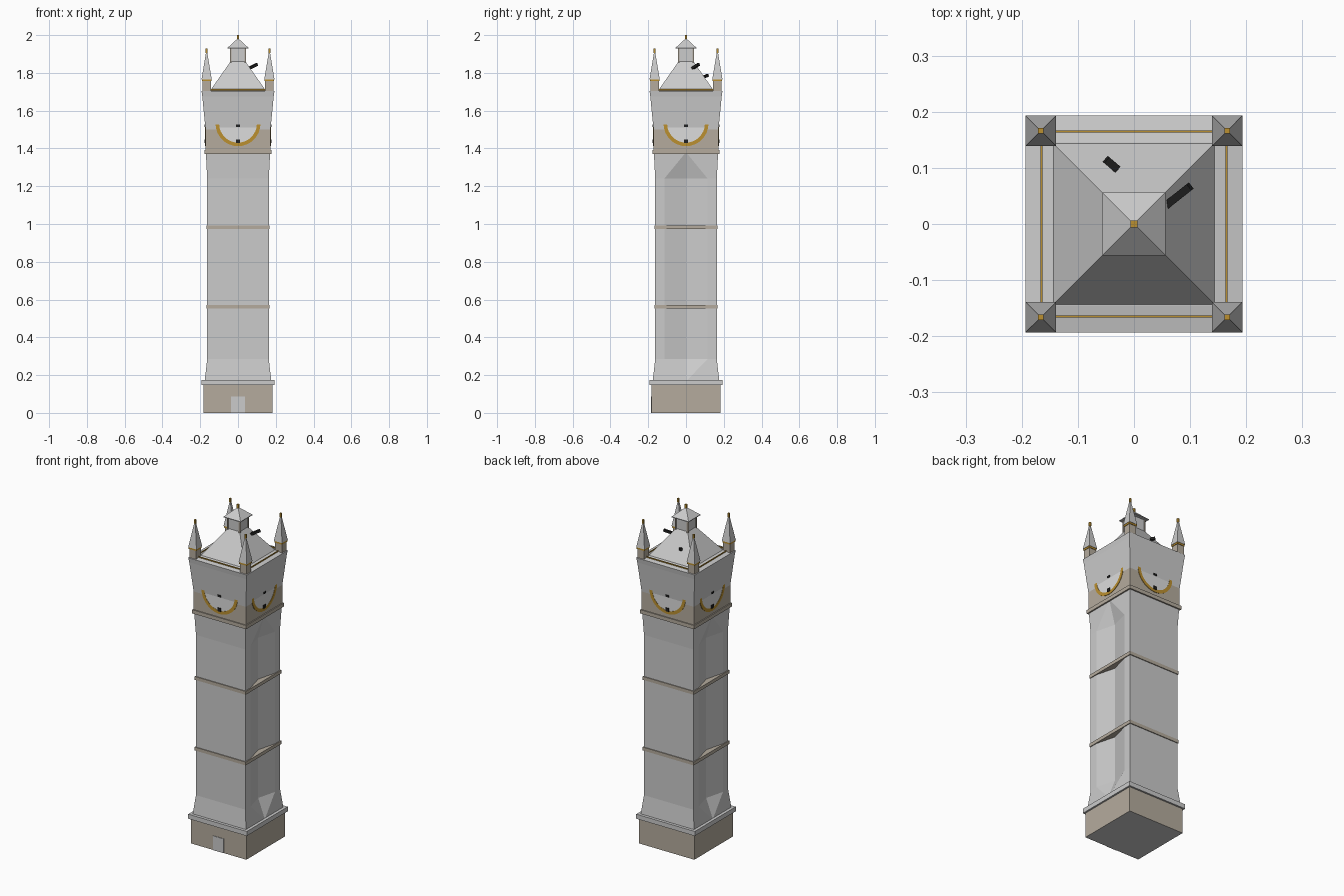
import bpy, bmesh, math
from mathutils import Vector, Matrix

cube = bpy.data.objects.get("Cube")
if cube:
    bpy.data.objects.remove(cube, do_unlink=True)


def material(name, rgb):
    m = bpy.data.materials.new(name)
    m.use_nodes = True
    m.diffuse_color = (*rgb, 1)
    m.node_tree.nodes["Principled BSDF"].inputs["Base Color"].default_value = (*rgb, 1)
    return m


GREY = material("pale grey stone", (0.6, 0.6, 0.6))
BEIGE = material("beige stone", (0.46, 0.41, 0.34))
WHITE = material("white dial", (0.72, 0.72, 0.72))
GOLD = material("gold trim", (0.5, 0.28, 0.03))
BLACK = material("black hands", (0.015, 0.015, 0.015))


def finish(name, bm, *mats):
    bmesh.ops.recalc_face_normals(bm, faces=bm.faces)
    me = bpy.data.meshes.new(name)
    bm.to_mesh(me)
    bm.free()
    for m in mats:
        me.materials.append(m)
    ob = bpy.data.objects.new(name, me)
    bpy.context.collection.objects.link(ob)
    return ob


def loft(name, rings, *mats):
    """Skin a stack of point loops and cap both ends."""
    bm = bmesh.new()
    loops = [[bm.verts.new(p) for p in ring] for ring in rings]
    n = len(loops[0])
    for a, b in zip(loops, loops[1:]):
        for i in range(n):
            j = (i + 1) % n
            bm.faces.new((a[i], a[j], b[j], b[i]))
    bm.faces.new(loops[0][::-1])
    bm.faces.new(loops[-1])
    return finish(name, bm, *mats)


def square(h, z, cx=0, cy=0):
    return [(cx + sx * h, cy + sy * h, z) for sx, sy in ((-1, -1), (1, -1), (1, 1), (-1, 1))]


def tower(name, profile, mat, cx=0, cy=0):
    """Square section stack from (half width, height) pairs."""
    return loft(name, [square(h, z, cx, cy) for h, z in profile], mat)


def box(name, centre, size, mat):
    bm = bmesh.new()
    bmesh.ops.create_cube(bm, size=1)
    bmesh.ops.scale(bm, vec=size, verts=bm.verts)
    bmesh.ops.translate(bm, vec=centre, verts=bm.verts)
    return finish(name, bm, mat)


def bar(name, start, end, width, mat):
    a, b = Vector(start), Vector(end)
    ob = box(name, (0, 0, 0), (width, width, (b - a).length), mat)
    turn = (b - a).to_track_quat('Z', 'Y').to_matrix().to_4x4()
    ob.data.transform(Matrix.Translation((a + b) / 2) @ turn)
    return ob


# Base with a grey underside, ledge and door
base = tower("base", [(0.183, 0), (0.183, 0.15)], BEIGE)
base.data.materials.append(GREY)
for f in base.data.polygons:
    f.material_index = 1 if f.normal.z < -0.5 else 0
tower("base_ledge", [(0.193, 0.148), (0.193, 0.175)], GREY)
box("door", (0, -0.183, 0.043), (0.072, 0.006, 0.085), GREY)


# Shaft with a shallow V recess on the left and right sides
def shaft_ring(h, z, edge, depth):
    side = [(h, -h), (h, -edge), (h - depth, 0), (h, edge), (h, h)]
    return [(x, y, z) for x, y in side] + [(-x, -y, z) for x, y in side]


loft("shaft", [shaft_ring(0.176, 0.172, 0.004, 0),
               shaft_ring(0.163, 0.285, 0.115, 0.03),
               shaft_ring(0.163, 1.24, 0.115, 0.03),
               shaft_ring(0.17, 1.375, 0.004, 0)], GREY)
for label, z in (("lower", 0.562), ("upper", 0.983)):
    tower(label + "_band", [(0.168, z - 0.01), (0.168, z + 0.01)], BEIGE)
tower("clock_cornice", [(0.178, 1.37), (0.178, 1.392)], BEIGE)

# Clock storey and flared head
tower("clock_storey", [(0.172, 1.39), (0.172, 1.5)], BEIGE)
tower("flared_head", [(0.172, 1.5), (0.189, 1.675), (0.193, 1.703), (0.145, 1.712)], GREY)


# Clock faces, whose upper halves sink into the head
def dial(name, radius, inner, front, mat, turn):
    bm = bmesh.new()
    n, cz, back = 32, 1.531, 0.168
    rows = []
    for r, d in ((inner, back), (radius, back), (radius, front), (inner, front)):
        rows.append([bm.verts.new((r * math.cos(t), -d, cz + r * math.sin(t)))
                     for t in (math.tau * i / n for i in range(n))])
    for k in range(4):
        a, b = rows[k], rows[(k + 1) % 4]
        for i in range(n):
            j = (i + 1) % n
            bm.faces.new((a[i], a[j], b[j], b[i]))
    ob = finish(name, bm, mat)
    ob.data.transform(turn)


for i, side in enumerate(("front", "left", "back", "right")):
    turn = Matrix.Rotation(i * math.pi / 2, 4, 'Z')
    dial(side + "_dial_rim", 0.119, 0.1, 0.1745, GOLD, turn)
    dial(side + "_dial", 0.103, 0.001, 0.173, WHITE, turn)
    for part, z, h in (("lower_hand", 1.438, 0.02), ("upper_hand", 1.52, 0.011)):
        hand = box(side + "_" + part, (0, -0.174, z), (0.02, 0.008, h), BLACK)
        hand.data.transform(turn)
    # Gilded line along the parapet
    line = box(side + "_gold_line", (0, -0.165, 1.71), (0.29, 0.004, 0.008), GOLD)
    line.data.transform(turn)

# Main roof and lantern
tower("main_roof", [(0.146, 1.708), (0.036, 1.865)], GREY)
tower("lantern", [(0.039, 1.855), (0.039, 1.93)], GREY)
tower("lantern_roof", [(0.056, 1.928), (0.056, 1.932), (0.004, 1.98)], GREY)
tower("lantern_finial", [(0.006, 1.972), (0.006, 2.0)], GOLD)

# Corner turrets and lantern posts
for sx, sx_name in ((1, "left"), (-1, "right")):
    for sy, sy_name in ((-1, "front"), (1, "back")):
        tag = sy_name + "_" + sx_name
        x, y = sx * 0.166, sy * 0.166
        tower(tag + "_turret", [(0.022, 1.69), (0.022, 1.76)], BEIGE, x, y)
        tower(tag + "_turret_band", [(0.025, 1.756), (0.025, 1.768)], GOLD, x, y)
        tower(tag + "_spire", [(0.027, 1.766), (0.003, 1.91)], GREY, x, y)
        tower(tag + "_finial", [(0.005, 1.905), (0.005, 1.928)], GOLD, x, y)
        tower(tag + "_lantern_post", [(0.004, 1.855), (0.004, 1.93)], BEIGE, sx * 0.039, sy * 0.039)

# Loose dark bars by the roof
bar("long_roof_bar", (0.057, 0.033, 1.823), (0.1, 0.067, 1.845), 0.014, BLACK)
bar("short_roof_bar", (-0.05, 0.115, 1.787), (-0.03, 0.098, 1.78), 0.014, BLACK)
